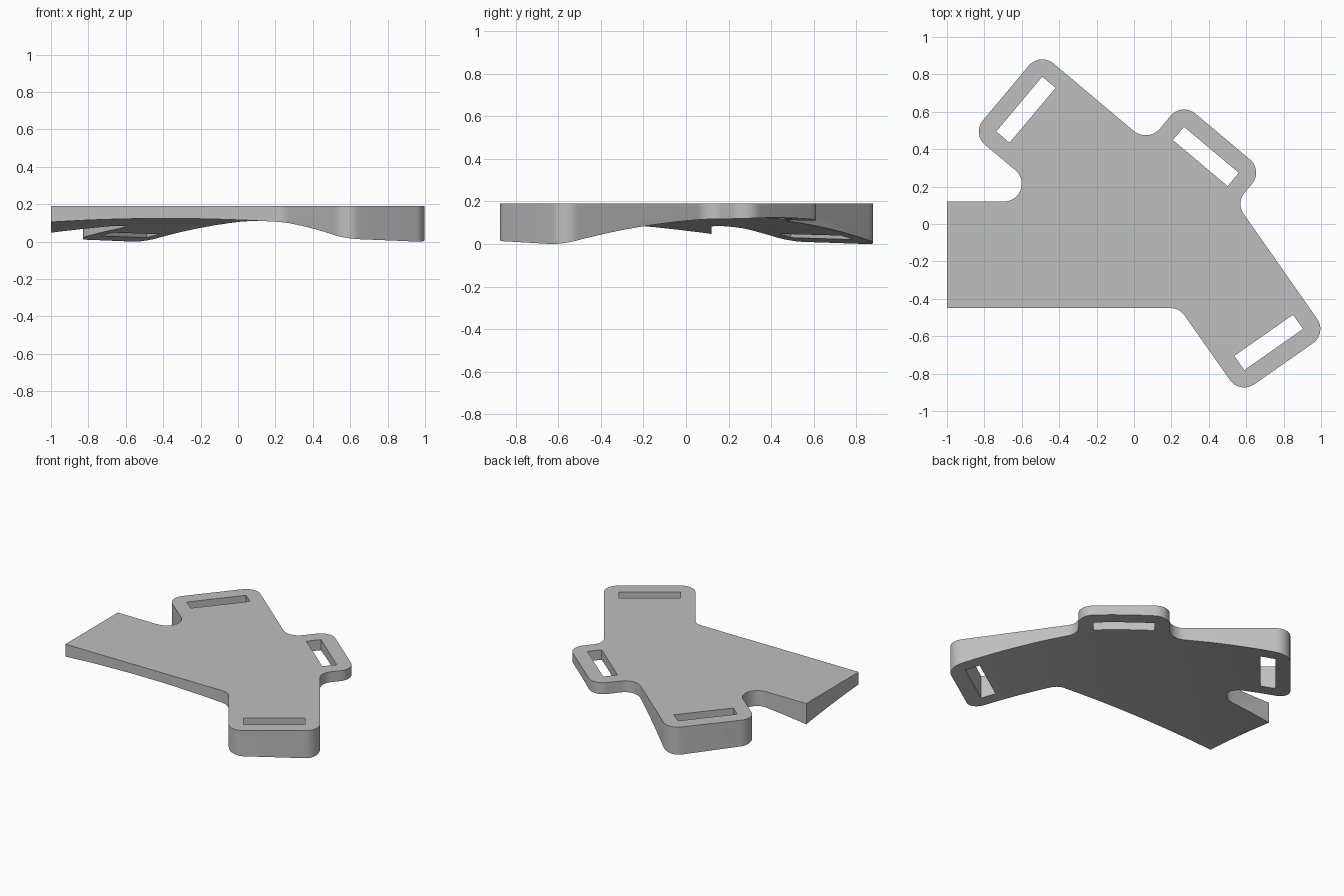
import bpy
import bmesh
from math import radians, tan, cos, pi
from mathutils import Vector, Matrix

if "Cube" in bpy.data.objects:
    bpy.data.objects.remove(bpy.data.objects["Cube"], do_unlink=True)

TOP = 0.19
SLOT_L, SLOT_W, RIM = 0.383, 0.093, 0.093
ARCH_R, ARCH_TOP, ARCH_SHIFT = 4.6, 0.124, 0.06

grey = bpy.data.materials.new("plain grey")
grey.use_nodes = True
grey.diffuse_color = (0.52, 0.52, 0.52, 1)
grey.node_tree.nodes["Principled BSDF"].inputs["Base Color"].default_value = (0.52, 0.52, 0.52, 1)

# Strap tabs: slot centre and direction pointing outward
tabs = {
    "front": (Vector((0.72, -0.633)), radians(-55)),
    "side": (Vector((0.384, 0.361)), radians(50)),
    "back": (Vector((-0.578, 0.611)), radians(140)),
}


def tab_corners(name):
    """Two outer corners of a tab, counterclockwise."""
    centre, angle = tabs[name]
    turn = Matrix.Rotation(angle, 2)
    out, half = SLOT_W / 2 + RIM, SLOT_L / 2 + RIM
    return [(centre + turn @ Vector((out, s * half)), RIM) for s in (-1, 1)]


def fillet(prev, corner, nxt, radius, steps=10):
    """Points of a rounded corner."""
    if radius == 0:
        return [corner]
    a, b = (prev - corner).normalized(), (nxt - corner).normalized()
    half = a.angle(b) / 2
    centre = corner + (a + b).normalized() * (radius / abs(cos(pi / 2 - half)))
    start = corner + a * (radius / tan(half)) - centre
    end = corner + b * (radius / tan(half)) - centre
    sweep = start.angle_signed(end)  # clockwise positive
    return [centre + Matrix.Rotation(-sweep * i / steps, 2) @ start for i in range(steps + 1)]


def finish(bm, name):
    bmesh.ops.recalc_face_normals(bm, faces=bm.faces)
    mesh = bpy.data.meshes.new(name)
    bm.to_mesh(mesh)
    bm.free()
    obj = bpy.data.objects.new(name, mesh)
    bpy.context.collection.objects.link(obj)
    mesh.materials.append(grey)
    return obj


# Plate outline: arm, then the three tabs with rounded inner corners
corners = [(Vector((-1, 0.12)), 0), (Vector((-1, -0.45)), 0), (Vector((0.243, -0.45)), 0.09)]
corners += tab_corners("front") + [(Vector((0.545, 0.113)), 0.09)]
corners += tab_corners("side") + [(Vector((0.075, 0.433)), 0.1)]
corners += tab_corners("back") + [(Vector((-0.433, 0.12)), 0.095)]
outline = []
for i, (point, radius) in enumerate(corners):
    outline += fillet(corners[i - 1][0], point, corners[(i + 1) % len(corners)][0], radius)

bm = bmesh.new()
face = bm.faces.new([bm.verts.new((p.x, p.y, TOP)) for p in outline])
lower = bmesh.ops.extrude_face_region(bm, geom=[face])["geom"]
bmesh.ops.translate(bm, vec=(0, 0, -TOP - 0.05),
                    verts=[g for g in lower if isinstance(g, bmesh.types.BMVert)])
plate = finish(bm, "slotted_plate")

# Cutters: strap slots and the wide barrel that hollows the underside
cutters = []
for name, (centre, angle) in tabs.items():
    bm = bmesh.new()
    bmesh.ops.create_cube(bm, size=1, matrix=Matrix.Translation((centre.x, centre.y, 0))
                          @ Matrix.Rotation(angle, 4, "Z")
                          @ Matrix.Diagonal((SLOT_W, SLOT_L, 1, 1)))
    cutters.append(finish(bm, name + "_slot_cutter"))

across = Vector((0.688, -0.725, 0)).normalized()
axis = Vector((-across.y, across.x, 0))
bm = bmesh.new()
bmesh.ops.create_cone(bm, cap_ends=True, segments=360, radius1=ARCH_R, radius2=ARCH_R, depth=4,
                      matrix=Matrix.Translation(across * ARCH_SHIFT + Vector((0, 0, ARCH_TOP - ARCH_R)))
                      @ axis.to_track_quat("Z", "Y").to_matrix().to_4x4())
cutters.append(finish(bm, "arch_cutter"))

bpy.ops.object.select_all(action="DESELECT")
bpy.context.view_layer.objects.active = plate
plate.select_set(True)
for cutter in cutters:
    cutter.hide_render = True
    mod = plate.modifiers.new(cutter.name, "BOOLEAN")
    mod.operation, mod.solver, mod.object = "DIFFERENCE", "EXACT", cutter
    bpy.ops.object.modifier_apply(modifier=mod.name)
    bpy.data.objects.remove(cutter, do_unlink=True)

bpy.ops.object.shade_smooth_by_angle(angle=radians(30))
